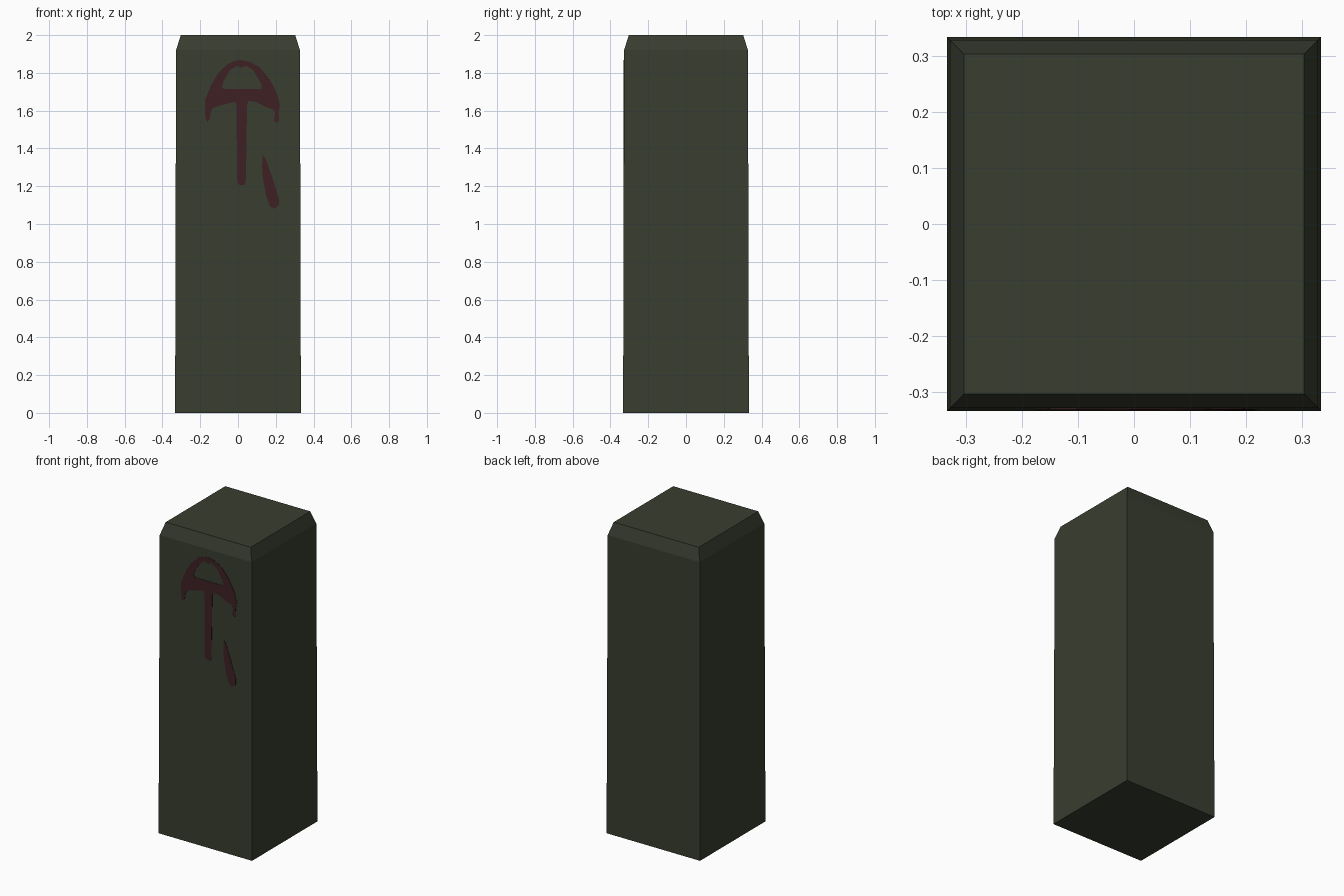
import bpy, bmesh, math

if "Cube" in bpy.data.objects:
    bpy.data.objects.remove(bpy.data.objects["Cube"])

BASE, SHOULDER, TOP = 0.333, 0.328, 0.303   # half widths
SHOULDER_Z, TOP_Z = 1.92, 2.0


def material(name, rgb):
    m = bpy.data.materials.new(name)
    m.diffuse_color = (*rgb, 1.0)
    m.use_nodes = True
    m.node_tree.nodes["Principled BSDF"].inputs["Base Color"].default_value = m.diffuse_color
    return m


stone = material("dark olive stone", (0.040, 0.047, 0.029))
paint = material("dark red paint", (0.048, 0.015, 0.017))

# Pillar: stacked square sections, slight taper and chamfered top
bm = bmesh.new()
rings = []
for h, z in ((BASE, 0), (SHOULDER, SHOULDER_Z), (TOP, TOP_Z)):
    rings.append([bm.verts.new((sx * h, sy * h, z))
                  for sx, sy in ((-1, -1), (1, -1), (1, 1), (-1, 1))])
for lo, hi in zip(rings, rings[1:]):
    for i in range(4):
        j = (i + 1) % 4
        bm.faces.new((lo[i], lo[j], hi[j], hi[i]))
bm.faces.new(rings[0][::-1])
bm.faces.new(rings[-1])
mesh = bpy.data.meshes.new("pillar")
bm.to_mesh(mesh)
bm.free()
mesh.materials.append(stone)
bpy.context.collection.objects.link(bpy.data.objects.new("pillar", mesh))

# Painted mark outlines on the front face, as (x, z)
cap_and_stem = [
    (-0.175, 1.655), (-0.143, 1.735), (-0.10, 1.805), (-0.053, 1.847), (-0.01, 1.865),
    (0.02, 1.868), (0.063, 1.858), (0.115, 1.83), (0.17, 1.762), (0.206, 1.692),
    (0.222, 1.63), (0.215, 1.59), (0.217, 1.55), (0.207, 1.535), (0.19, 1.545),
    (0.196, 1.588), (0.185, 1.608), (0.158, 1.614), (0.095, 1.646), (0.058, 1.652),
    (0.048, 1.635), (0.042, 1.23), (0.035, 1.207), (0.01, 1.207), (-0.005, 1.22),
    (-0.008, 1.63), (-0.016, 1.645), (-0.042, 1.641), (-0.127, 1.618), (-0.143, 1.60),
    (-0.15, 1.555), (-0.163, 1.54), (-0.173, 1.56)]
cap_opening = [
    (-0.085, 1.725), (-0.074, 1.762), (-0.042, 1.815), (-0.005, 1.838), (0.016, 1.826),
    (0.042, 1.838), (0.08, 1.815), (0.112, 1.762), (0.128, 1.73), (0.122, 1.715),
    (-0.077, 1.715)]
drip = [
    (0.132, 1.365), (0.149, 1.338), (0.185, 1.238), (0.216, 1.138), (0.216, 1.10),
    (0.19, 1.08), (0.169, 1.095), (0.148, 1.153), (0.132, 1.243), (0.127, 1.312)]


def plate(name, outlines):
    """Thin filled plate lying on the leaning front face."""
    curve = bpy.data.curves.new(name, 'CURVE')
    curve.dimensions = '2D'
    curve.fill_mode = 'BOTH'
    curve.extrude = 0.002
    for pts in outlines:
        s = curve.splines.new('POLY')
        s.points.add(len(pts) - 1)
        for p, (x, z) in zip(s.points, pts):
            p.co = (x, z, 0, 1)
        s.use_cyclic_u = True
    curve.materials.append(paint)
    ob = bpy.data.objects.new(name, curve)
    bpy.context.collection.objects.link(ob)
    lean = math.atan((BASE - SHOULDER) / SHOULDER_Z)
    ob.location = (0, -BASE, 0)
    ob.rotation_euler = (math.pi / 2 - lean, 0, 0)
    bpy.ops.object.select_all(action='DESELECT')
    ob.select_set(True)
    bpy.context.view_layer.objects.active = ob
    bpy.ops.object.convert(target='MESH')


plate("painted_cap_and_stem", [cap_and_stem, cap_opening])
plate("painted_drip", [drip])
